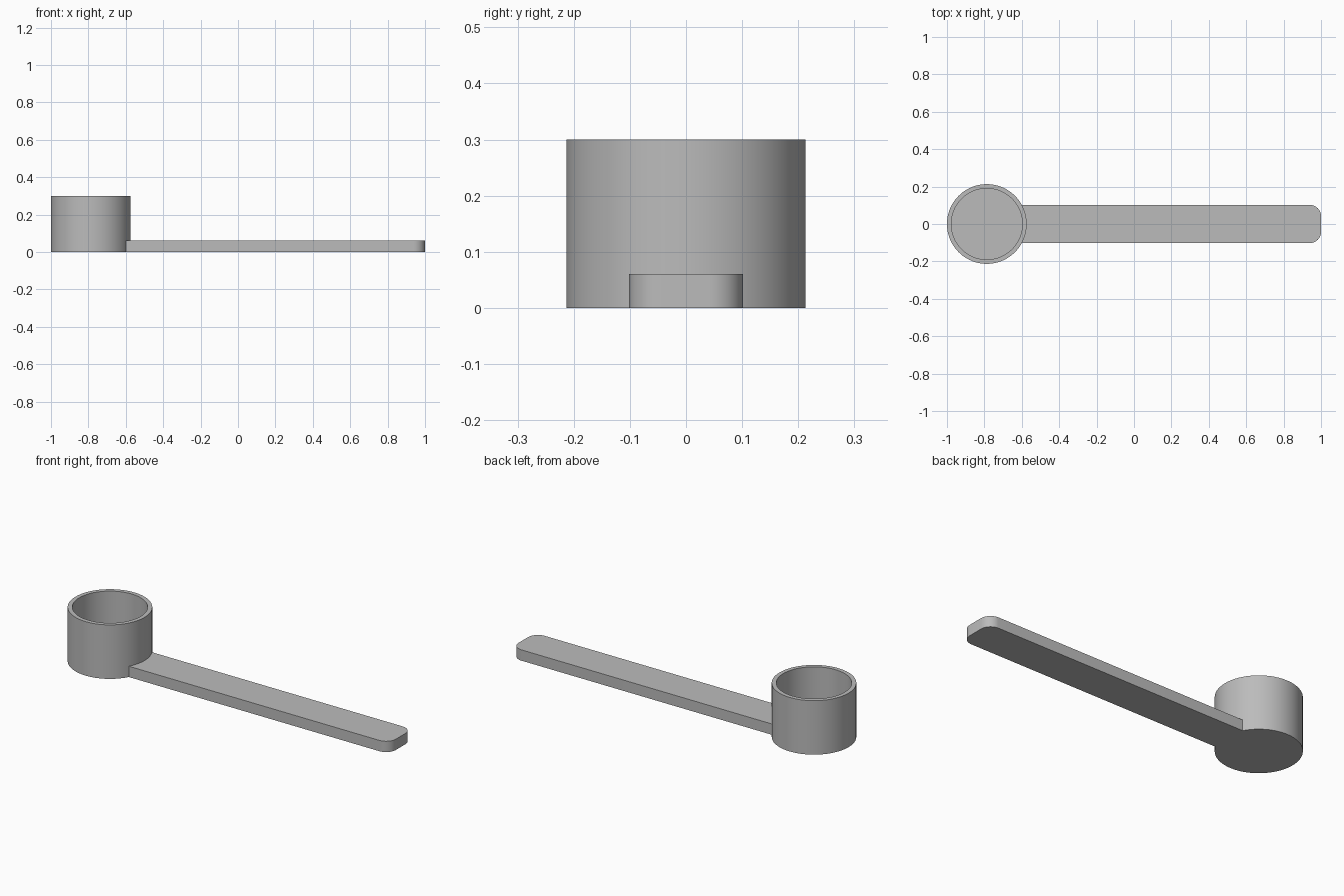
import bpy, bmesh, math

if "Cube" in bpy.data.objects:
    bpy.data.objects.remove(bpy.data.objects["Cube"])

GREY = bpy.data.materials.new("plain grey")
GREY.diffuse_color = (0.5, 0.5, 0.5, 1)
GREY.use_nodes = True
GREY.node_tree.nodes["Principled BSDF"].inputs["Base Color"].default_value = GREY.diffuse_color

CX, R_OUT, R_IN = -0.787, 0.213, 0.19
CUP_H, FLOOR = 0.30, 0.024
HALF_W, HANDLE_H, CORNER = 0.102, 0.06, 0.06


def finish(name, bm):
    bmesh.ops.recalc_face_normals(bm, faces=bm.faces)
    mesh = bpy.data.meshes.new(name)
    bm.to_mesh(mesh)
    bm.free()
    mesh.materials.append(GREY)
    obj = bpy.data.objects.new(name, mesh)
    bpy.context.collection.objects.link(obj)
    bpy.ops.object.select_all(action='DESELECT')
    obj.select_set(True)
    bpy.context.view_layer.objects.active = obj
    bpy.ops.object.shade_smooth_by_angle(angle=math.radians(30))


def arc(cx, cy, r, start, end, steps):
    angles = [math.radians(start + (end - start) * i / steps) for i in range(steps + 1)]
    return [(cx + r * math.cos(a), cy + r * math.sin(a)) for a in angles]


# Cup: open cylinder with a wall and a floor
bm = bmesh.new()
SEG = 96
rings = []
for r, z in ((R_OUT, 0), (R_OUT, CUP_H), (R_IN, CUP_H), (R_IN, FLOOR)):
    rings.append([bm.verts.new((x, y, z)) for x, y in arc(CX, 0, r, 0, 360, SEG)[:-1]])
for a, b in zip(rings, rings[1:]):
    for i in range(SEG):
        j = (i + 1) % SEG
        bm.faces.new((a[i], a[j], b[j], b[i]))
bm.faces.new(rings[0])
bm.faces.new(rings[-1])
finish("cup", bm)

# Handle: flat bar that follows the cup wall and has a rounded free end
r_join = R_OUT - 0.001
spread = math.degrees(math.asin(HALF_W / r_join))
outline = arc(CX, 0, r_join, spread, -spread, 16)
outline += arc(1 - CORNER, -HALF_W + CORNER, CORNER, -90, 0, 12)
outline += arc(1 - CORNER, HALF_W - CORNER, CORNER, 0, 90, 12)
bm = bmesh.new()
base = bm.faces.new([bm.verts.new((x, y, 0)) for x, y in outline])
top = bmesh.ops.extrude_face_region(bm, geom=[base], use_keep_orig=True)
bmesh.ops.translate(bm, vec=(0, 0, HANDLE_H),
                    verts=[v for v in top["geom"] if isinstance(v, bmesh.types.BMVert)])
finish("handle", bm)
